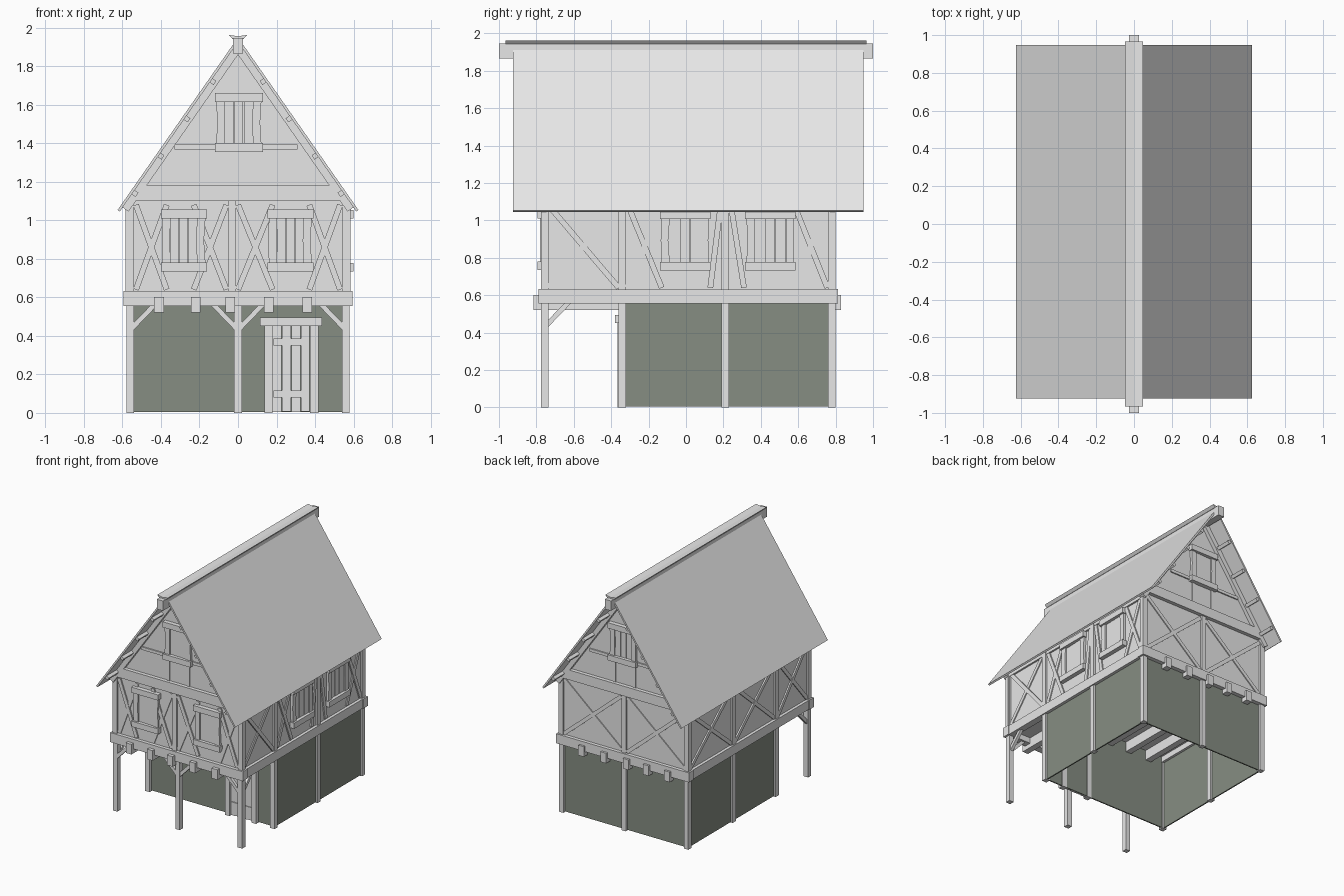
import bpy, bmesh, math, random
from mathutils import Vector

if "Cube" in bpy.data.objects:
    bpy.data.objects.remove(bpy.data.objects["Cube"])

random.seed(4)

def material(name, rgb):
    m = bpy.data.materials.new(name)
    m.diffuse_color = (*rgb, 1)
    m.use_nodes = True
    m.node_tree.nodes["Principled BSDF"].inputs["Base Color"].default_value = m.diffuse_color
    return m

PALE = material("pale_grey", (0.8, 0.8, 0.8))
GREEN = material("grey_green", (0.24, 0.27, 0.225))

def prism(name, loop, offset, mat=PALE):
    """Extrude a flat loop of 3D points by an offset vector."""
    bm = bmesh.new()
    off = Vector(offset)
    a = [bm.verts.new(Vector(p)) for p in loop]
    b = [bm.verts.new(Vector(p) + off) for p in loop]
    n = len(loop)
    bm.faces.new(a)
    bm.faces.new(b)
    for i in range(n):
        bm.faces.new((a[i], a[(i + 1) % n], b[(i + 1) % n], b[i]))
    bmesh.ops.recalc_face_normals(bm, faces=bm.faces)
    me = bpy.data.meshes.new(name)
    bm.to_mesh(me)
    bm.free()
    me.materials.append(mat)
    ob = bpy.data.objects.new(name, me)
    bpy.context.collection.objects.link(ob)
    return ob

def box(name, x, y, z, mat=PALE):
    loop = [(x[0], y[0], z[0]), (x[1], y[0], z[0]), (x[1], y[1], z[0]), (x[0], y[1], z[0])]
    return prism(name, loop, (0, 0, z[1] - z[0]), mat)

# Wall frames: u along the wall, d outward from the plaster
FACES = {
    "front": lambda u, z, d: Vector((u, -0.76 - d, z)),
    "back": lambda u, z, d: Vector((u, 0.785 + d, z)),
    "right": lambda u, z, d: Vector((0.565 + d, u, z)),
    "left": lambda u, z, d: Vector((-0.565 - d, u, z)),
    "porch": lambda u, z, d: Vector((u, -0.335 - d, z)),
}

def plate(name, face, pts, d0, d1):
    f = FACES[face]
    return prism(f"{face}_{name}", [f(u, z, d0) for u, z in pts], f(0, 0, d1) - f(0, 0, d0))

def rect(name, face, u0, u1, z0, z1, d0=-0.015, d1=0.015):
    return plate(name, face, [(u0, z0), (u1, z0), (u1, z1), (u0, z1)], d0, d1)

def bar(name, face, p, q, w=0.03, d0=-0.015, d1=0.01):
    p, q = Vector(p), Vector(q)
    t = (q - p).normalized()
    n = Vector((-t.y, t.x)) * w / 2
    return plate(name, face, [p - n, q - n, q + n, p + n], d0, d1)

def cross(face, u0, u1, w=0.03):
    bar("brace", face, (u0, 0.64), (u1, 1.08), w, -0.015, 0.008)
    bar("brace", face, (u0, 1.08), (u1, 0.64), w, -0.015, 0.011)

def window(face, u, z0, z1, w=0.24):
    """Shuttered window with two stiles, a lintel and a sill."""
    h = w / 2
    for i in range(3):
        s = (w - 0.10) / 3
        a = u - h + 0.05 + i * s
        rect("shutter_board", face, a, a + s - 0.003, z0 + 0.03, z1 - 0.03, -0.005, 0.008 + 0.002 * i)
    for s in (-1, 1):
        a = u + s * (h - 0.03)
        e = random.uniform(-0.006, 0.006)
        plate("window_stile", face, [(a - 0.022, z0 + 0.03), (a + 0.022, z0 + 0.03), (a + 0.018 + e, 1 * (z0 + z1) / 2),
              (a + 0.022, z1 - 0.03), (a - 0.022, z1 - 0.03), (a - 0.022 + e, (z0 + z1) / 2)], -0.01, 0.02)
    rect("window_lintel", face, u - h, u + h, z1 - 0.045, z1, -0.01, 0.035)
    rect("window_sill", face, u - h, u + h, z0, z0 + 0.045, -0.01, 0.035)

# Upper storey plaster shell with gables
prism("upper_walls", [(-0.565, -0.76, 0.6), (0.565, -0.76, 0.6), (0.565, -0.76, 1.105),
                      (0, -0.76, 1.91), (-0.565, -0.76, 1.105)], (0, 1.545, 0))

# Ground floor walls, open at the bottom
for x in (-0.565, 0.555):
    box("ground_side_wall", (x, x + 0.01), (-0.335, 0.78), (0.005, 0.6), GREEN)
for y in (-0.335, 0.77):
    box("ground_end_wall", (-0.555, 0.555), (y, y + 0.01), (0.005, 0.6), GREEN)

# Ground floor posts
for x in (-0.56, 0, 0.56):
    for y in (-0.755, -0.34, 0.21, 0.78):
        if x == 0 and y in (-0.34, 0.21):
            continue
        box("ground_post", (x - 0.02, x + 0.02), (y - 0.02, y + 0.02), (0, 0.57))

# Floor joists and sill beams
for x in (-0.41, -0.22, -0.04, 0.16, 0.36):
    box("floor_joist", (x - 0.025, x + 0.025), (-0.815, 0.83), (0.52, 0.602))
for f in ("front", "back"):
    rect("sill_beam", f, -0.595, 0.595, 0.555, 0.632, -0.03, 0.028)
for f in ("left", "right"):
    rect("sill_beam", f, -0.785, 0.81, 0.555, 0.63, -0.03, 0.024)

# Porch knee braces
for x, s in ((-0.56, 1), (0, -1), (0, 1), (0.56, -1)):
    bar("knee_brace", "front", (x + s * 0.01, 0.44), (x + s * 0.14, 0.575), 0.026, -0.015, 0.01)
for f in ("left", "right"):
    bar("knee_brace", f, (-0.745, 0.44), (-0.615, 0.575), 0.026, -0.02, 0.005)

# Upper storey posts and plates
for f in ("front", "back"):
    for u in (-0.563, -0.03 if f == "front" else 0, 0.563):
        rect("upper_post", f, u - 0.02, u + 0.02, 0.62, 1.1)
    plate("tie_beam", f, [(-0.56, 1.1), (0.56, 1.1), (0.505, 1.18), (-0.505, 1.18)], -0.02, 0.03)
for f in ("left", "right"):
    for u in (-0.755, -0.34, 0.21, 0.78):
        rect("upper_post", f, u - 0.02, u + 0.02, 0.62, 1.09)
    rect("wall_plate", f, -0.77, 0.795, 1.055, 1.09, -0.015, 0.014)

# Diagonal bracing
for a, b in ((-0.53, -0.37), (-0.23, -0.06), (0.0, 0.18), (0.37, 0.53)):
    cross("front", a, b)
for a, b in ((-0.54, -0.025), (0.025, 0.54)):
    cross("back", a, b)
for a, b in ((-0.735, -0.36), (-0.32, 0.19), (0.23, 0.76)):
    cross("left", a, b)
for a, b in ((-0.735, -0.36), (-0.31, -0.13), (0.58, 0.755)):
    cross("right", a, b)
bar("brace", "right", (0.13, 0.64), (0.185, 1.08))
bar("brace", "right", (0.24, 1.08), (0.31, 0.64))

# Windows
window("front", -0.28, 0.735, 1.055)
window("front", 0.272, 0.735, 1.055)
window("right", -0.003, 0.733, 1.053, 0.27)
window("right", 0.45, 0.733, 1.053, 0.27)

# Gable windows, studs and rails
for f in ("front", "back"):
    window(f, 0.005, 1.355, 1.66, 0.25)
    rect("gable_rail", f, -0.33, 0.31, 1.368, 1.392, -0.01, 0.01)
    for u in (-0.09, 0.09):
        rect("gable_stud", f, u - 0.012, u + 0.012, 1.17, 1.36, -0.01, 0.006)

# Door with planks and frame
for i, top in enumerate((0.45, 0.45, 0.45, 0.45)):
    a = 0.18 + i * 0.0488
    rect("door_plank", "porch", a, a + 0.046, 0.004 + 0.004 * (i % 2), top, -0.005, 0.012 + 0.003 * (i % 2))
for z in (0.08, 0.35):
    rect("door_batten", "porch", 0.185, 0.37, z, z + 0.035, 0, 0.02)
for a in (0.138, 0.375):
    rect("door_jamb", "porch", a, a + 0.042, 0, 0.45, -0.015, 0.03)
rect("door_lintel", "porch", 0.115, 0.435, 0.45, 0.495, -0.015, 0.045)

# Roof slabs, rafters and purlins
def roof_z(x):
    return 1.949 - 1.433 * abs(x)

for s in (-1, 1):
    def band(name, y0, y1, top, bottom, x1=0.625):
        e = (0.0, roof_z(0) - top), (s * x1, roof_z(x1) - top)
        nx, nz = s * 0.82 * (bottom - top) * 0.57, 0.325 * (bottom - top)
        loop = [(0, y0, e[0][1]), (e[1][0], y0, e[1][1]),
                (e[1][0] - nx, y0, e[1][1] - nz), (0, y0, roof_z(0) - bottom)]
        prism(name, loop, (0, y1 - y0, 0))
    band("roof_slab", -0.925, 0.948, 0, 0.024)
    for y in (-0.79, 0.77):
        band("gable_rafter", y, y + 0.045, 0.022, 0.09, 0.6)
    for x in (0.14, 0.275, 0.41, 0.545):
        z = roof_z(x) - 0.022
        t, n = Vector((s * 0.57, 0, -0.82)), Vector((-s * 0.82, 0, -0.57))
        p = Vector((s * x, -0.915, z))
        prism("purlin", [p - t * 0.013, p + t * 0.013, p + t * 0.013 + n * 0.025,
                         p - t * 0.013 + n * 0.025], (0, 1.853, 0))

# Ridge beam and flared cap
box("ridge_beam", (-0.027, 0.027), (-1, 1), (1.865, 1.945))
prism("ridge_cap", [(-0.03, -0.965, 1.942), (0.03, -0.965, 1.942), (0.048, -0.965, 1.962),
                    (0.0, -0.965, 1.955), (-0.048, -0.965, 1.962)], (0, 1.93, 0))
